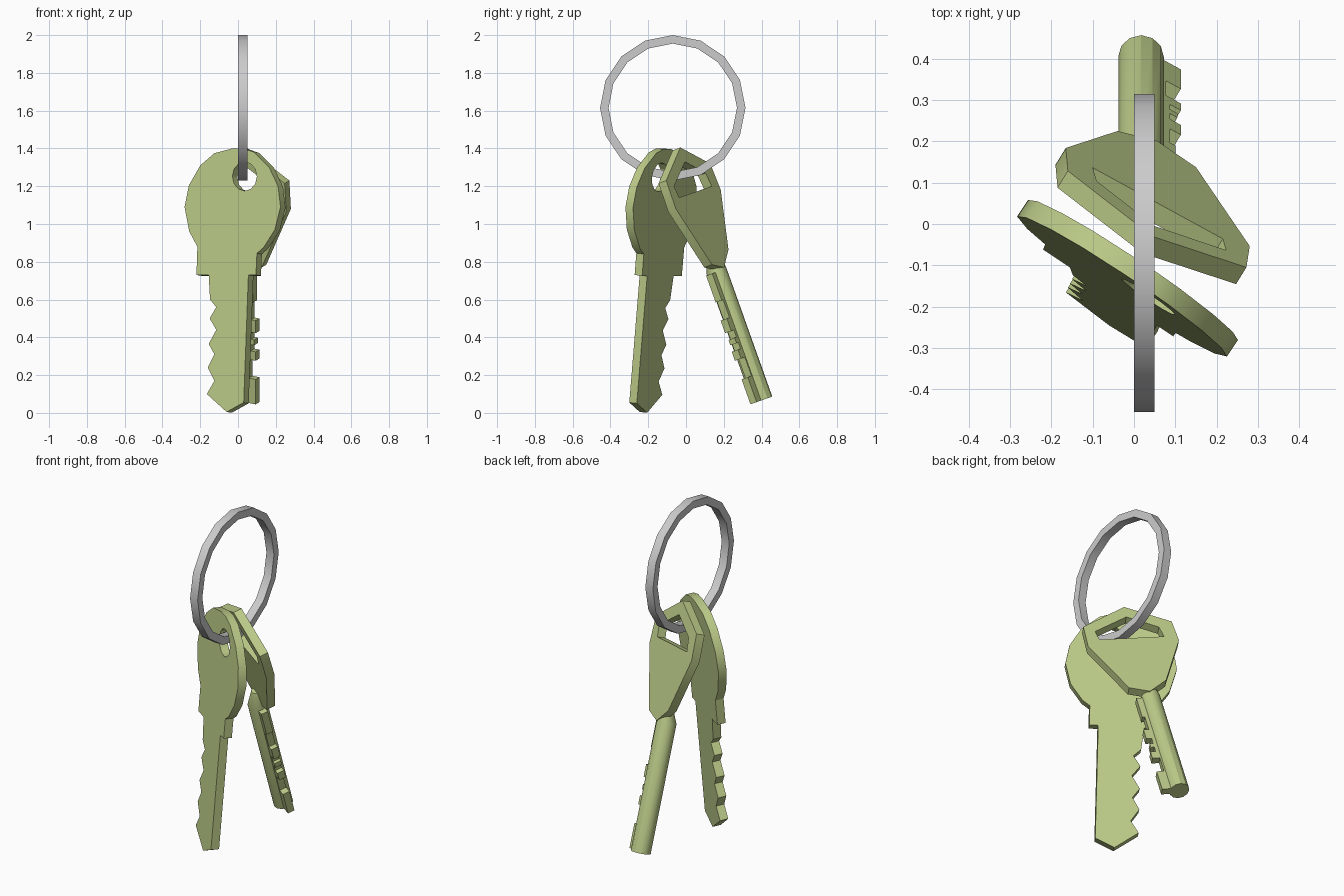
import bpy, bmesh, math
from mathutils import Vector, Matrix

if "Cube" in bpy.data.objects:
    bpy.data.objects.remove(bpy.data.objects["Cube"])

brass = bpy.data.materials.new("pale_green_metal")
brass.diffuse_color = (0.5, 0.6, 0.25, 1)
brass.use_nodes = True
brass.node_tree.nodes["Principled BSDF"].inputs["Base Color"].default_value = brass.diffuse_color


def finish(bm, name, mat):
    bmesh.ops.recalc_face_normals(bm, faces=bm.faces)
    me = bpy.data.meshes.new(name)
    bm.to_mesh(me)
    bm.free()
    ob = bpy.data.objects.new(name, me)
    bpy.context.collection.objects.link(ob)
    if mat:
        me.materials.append(mat)
    bpy.ops.object.select_all(action='DESELECT')
    ob.select_set(True)
    bpy.context.view_layer.objects.active = ob
    bpy.ops.object.shade_smooth_by_angle(angle=math.radians(30))
    return ob


def plate(name, loops, to_3d, offset, mat=brass):
    """Flat plate: first loop is the outline, others are holes."""
    bm = bmesh.new()
    edges = []
    for loop in loops:
        vs = [bm.verts.new(to_3d(a, b)) for a, b in loop]
        edges += [bm.edges.new((v, vs[i - 1])) for i, v in enumerate(vs)]
    bmesh.ops.triangle_fill(bm, use_beauty=True, edges=edges)
    ext = bmesh.ops.extrude_face_region(bm, geom=bm.faces[:], use_keep_orig=True)
    moved = [g for g in ext["geom"] if isinstance(g, bmesh.types.BMVert)]
    bmesh.ops.translate(bm, verts=moved, vec=offset)
    return finish(bm, name, mat)


def ellipse(ca, cb, ra, rb, n):
    return [(ca + ra * math.sin(math.tau * i / n), cb + rb * math.cos(math.tau * i / n))
            for i in range(n)]


# Split ring, standing in the y-z plane
plate("key_ring",
      [ellipse(-0.07, 1.615, 0.385, 0.385, 16), ellipse(-0.07, 1.615, 0.34, 0.34, 16)],
      lambda y, z: Vector((0, y, z)), Vector((0.05, 0, 0)), None)

# Flat key: outline drawn in x-z and laid on a tilted plane
head = [(0.1, 0.845), (0.135, 0.875), (0.195, 0.97), (0.225, 1.09), (0.212, 1.2),
        (0.165, 1.3), (0.085, 1.38), (0.03, 1.4), (-0.03, 1.4), (-0.125, 1.375),
        (-0.2, 1.31), (-0.26, 1.205), (-0.283, 1.09), (-0.258, 0.96), (-0.215, 0.88)]
collar_and_teeth = [(-0.22, 0.73), (-0.155, 0.73), (-0.148, 0.6), (-0.115, 0.56),
                    (-0.15, 0.5), (-0.115, 0.44), (-0.155, 0.365), (-0.125, 0.31),
                    (-0.16, 0.24), (-0.125, 0.17), (-0.165, 0.1)]
tip = [(-0.06, 0.005), (0.03, 0.055), (0.055, 0.73), (0.095, 0.73)]
plate("flat_key",
      [head + collar_and_teeth + tip, ellipse(0.035, 1.252, 0.065, 0.077, 12)],
      lambda x, z: Vector((x, -0.286 - 0.667 * x + 0.106 * z, z)),
      Vector((0.667, 1, -0.106)).normalized() * 0.048)

# Second key: angular head with a five-sided hole
n2 = Vector((0.618, 1, 0.375)).normalized()
plate("angular_key_head",
      [[(0.045, 1.405), (-0.16, 1.32), (-0.165, 1.18), (-0.04, 0.865), (0.055, 0.77),
        (0.15, 0.785), (0.28, 1.08), (0.272, 1.23)],
       [(-0.1, 1.2), (0.215, 1.14), (0.223, 1.2), (0.05, 1.33), (-0.09, 1.27)]],
      lambda x, z: Vector((x, 0.5245 - 0.618 * x - 0.375 * z, z)), n2 * -0.05)

# Second key: round shaft, tapered where it enters the head
base = Vector((0.017, 0.405, 0.068))
up = Vector((0, -0.336, 0.942))
u = Vector((0.851, -0.526, 0))
u = (u - up * u.dot(up)).normalized()
w = up.cross(u)
bm = bmesh.new()
rings = []
for s, r in ((0, 0.055), (0.73, 0.055), (0.82, 0.03)):
    c = base + up * s + w * (0.015 if s > 0.75 else 0)
    rings.append([bm.verts.new(c + (u * math.cos(a) + w * math.sin(a)) * r)
                  for a in (math.tau * i / 12 for i in range(12))])
for lo, hi in zip(rings, rings[1:]):
    for i in range(12):
        bm.faces.new((lo[i - 1], lo[i], hi[i], hi[i - 1]))
bm.faces.new(rings[0])
bm.faces.new(rings[-1])
finish(bm, "angular_key_shaft", brass)

# Second key: notched bit along the shaft
steps = [(0, 0.14, 0.1), (0.14, 0.245, 0.058), (0.245, 0.295, 0.1), (0.295, 0.33, 0.07),
         (0.33, 0.36, 0.09), (0.36, 0.4, 0.07), (0.4, 0.47, 0.1), (0.47, 0.57, 0.07),
         (0.57, 0.72, 0.085)]
edge = [p for s0, s1, reach in steps for p in ((reach, s0), (reach, s1))]
plate("angular_key_bit", [[(0, 0)] + edge + [(0, 0.72)]],
      lambda r, s: base + u * r + up * s - w * 0.02, w * 0.04)
